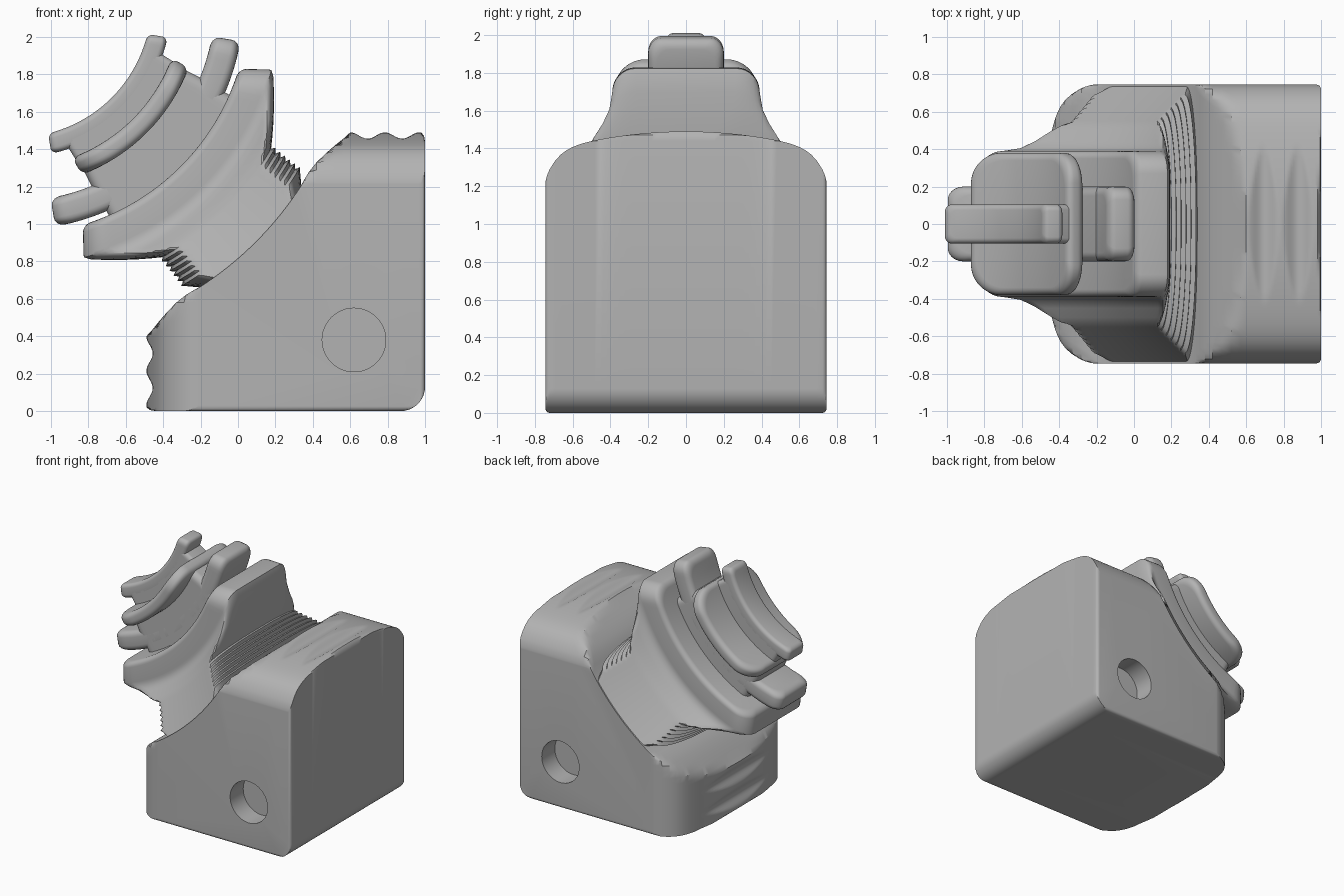
import bpy, bmesh
from math import sin, cos, pi, sqrt

if "Cube" in bpy.data.objects:
    bpy.data.objects.remove(bpy.data.objects["Cube"], do_unlink=True)

grey = bpy.data.materials.new("plain grey")
grey.use_nodes = True
grey.diffuse_color = (0.45, 0.45, 0.45, 1)
grey.node_tree.nodes["Principled BSDF"].inputs["Base Color"].default_value = grey.diffuse_color

CENTRE = 1.675   # centre of the curved layers, along the tilted axis
Q = sqrt(0.5)


def finish(name, bm, smooth=True):
    bmesh.ops.remove_doubles(bm, verts=bm.verts, dist=1e-5)
    bmesh.ops.recalc_face_normals(bm, faces=bm.faces)
    mesh = bpy.data.meshes.new(name)
    bm.to_mesh(mesh)
    bm.free()
    mesh.materials.append(grey)
    ob = bpy.data.objects.new(name, mesh)
    bpy.context.collection.objects.link(ob)
    if smooth:
        shade(ob)
    return ob


def shade(ob):
    bpy.ops.object.select_all(action="DESELECT")
    ob.select_set(True)
    bpy.context.view_layer.objects.active = ob
    bpy.ops.object.shade_smooth_by_angle(angle=0.6)


def tilted(s, radius):
    """Point on a concentric arc: s runs across the tilted axis."""
    t = CENTRE - sqrt(radius * radius - s * s)
    return (s - t) * Q, 1 + (s + t) * Q


def loft(name, layers, n=40):
    """Stack curved rounded rectangles: (radius, half length, half width, rs, ry)."""
    bm = bmesh.new()
    rings = []
    for radius, h, w, rs, ry in layers:
        sides = ([], [])
        for i in range(n + 1):
            s = -h * cos(pi * i / n)
            k = min(1, max(0, (abs(s) - h + rs) / rs))
            y = w - ry + ry * sqrt(1 - k * k)
            x, z = tilted(s, radius)
            for side, sign in zip(sides, (1, -1)):
                side.append(bm.verts.new((x, sign * y, z)))
        rings.append(sides)
    for a, b in zip(rings, rings[1:]):
        loop_a = a[0] + a[1][::-1]
        loop_b = b[0] + b[1][::-1]
        for i in range(len(loop_a)):
            j = (i + 1) % len(loop_a)
            bm.faces.new((loop_a[i], loop_a[j], loop_b[j], loop_b[i]))
    for p, m in (rings[0], rings[-1]):
        for i in range(n):
            bm.faces.new((p[i], p[i + 1], m[i + 1], m[i]))
    return finish(name, bm)


def plate(r0, r1, h0, h1, w, corner, fillet, bottom=True):
    """Layers of a curved plate with rounded rims."""
    steps = [(fillet * (1 - cos(a * pi / 10)), fillet * (1 - sin(a * pi / 10))) for a in range(6)]
    rows = [(r0 + d, i) for d, i in steps]
    if bottom:
        rows += [(r1 - d, i) for d, i in reversed(steps)]
    return [(r, h0 + (h1 - h0) * (r - r0) / (r1 - r0) - i, w - i, corner, corner)
            for r, i in rows]


# Body: mirrored side outline, with a domed top and left face
half = [(0.87 + 0.13 * cos(a), 0.13 + 0.13 * sin(a)) for a in [-pi / 4 + pi * i / 32 for i in range(9)]]
half += [(1, 1.44), (0.995, 1.47)]
for i in range(31):
    x = 0.98 - 0.38 * i / 30
    half.append((x, 1.473 + 0.017 * cos(2 * pi * (x - 0.6) / 0.185)))
half += [(0.57, 1.462), (0.52, 1.422), (0.47, 1.378), (0.42, 1.33), (0.38, 1.28), (0.35, 1.23)]
half += [tilted(0.37 * (1 - i / 10), 1.81) for i in range(11)]
outline = half + [(1 - z, 1 - x) for x, z in half[-2:0:-1]]

W = 0.745
ys = [W * i / 24 * 0.97 for i in range(25)] + [W - 0.012, W - 0.005, W - 0.001, W]
bm = bmesh.new()
rings = []
for y in [-v for v in ys[:0:-1]] + ys:
    a = abs(y)
    drop = 0.2 * a * a + 0.14 * (a / W) ** 12
    k = max(0, (a - W + 0.025) / 0.025)
    inset = 0.025 * (1 - sqrt(max(0, 1 - k * k)))
    top = 1.49 - drop - inset
    rings.append([bm.verts.new((min(1 - inset, max(1 - top, x)), y, max(inset, min(top, z))))
                  for x, z in outline])
for a, b in zip(rings, rings[1:]):
    for i in range(len(a)):
        j = (i + 1) % len(a)
        bm.faces.new((a[i], a[j], b[j], b[i]))
bm.faces.new(rings[0])
bm.faces.new(rings[-1])
body = finish("body", bm, smooth=False)

# Blind round hole in each side of the body
for sign in (-1, 1):
    bpy.ops.mesh.primitive_cylinder_add(vertices=48, radius=0.17, depth=0.34,
                                        location=(0.62, sign * W, 0.38), rotation=(pi / 2, 0, 0))
    cutter = bpy.context.object
    cutter.name = "hole_cutter"
    cutter.hide_render = True
    cutter.data.materials.append(grey)
    mod = body.modifiers.new("hole", "BOOLEAN")
    mod.operation = "DIFFERENCE"
    mod.solver = "EXACT"
    mod.object = cutter
    bpy.context.view_layer.objects.active = body
    bpy.ops.object.modifier_apply(modifier=mod.name)
    bpy.data.objects.remove(cutter, do_unlink=True)
shade(body)

# Flange that flares into the ribbed neck
layers = plate(1.24, 1.42, 0.59, 0.715, 0.39, 0.12, 0.04, bottom=False)
layers += [(1.395, 0.70, 0.39, 0.12, 0.12), (1.41, 0.708, 0.39, 0.12, 0.12),
           (1.43, 0.69, 0.395, 0.12, 0.13), (1.46, 0.63, 0.41, 0.12, 0.15),
           (1.49, 0.57, 0.45, 0.12, 0.2), (1.52, 0.51, 0.5, 0.11, 0.3),
           (1.545, 0.46, 0.53, 0.1, 0.4), (1.57, 0.41, 0.55, 0.1, 0.48)]
for i in range(1, 13):
    r = 1.57 + 0.2 * i / 12
    w = 0.55 + 0.77 * (r - 1.57)
    layers.append((r, 0.415 + 0.025 * i / 12 + (0.012 if i % 2 else -0.012), w, 0.11, w * 0.9))
layers += [(1.81, 0.385, 0.735, 0.1, 0.65), (1.87, 0.36, 0.735, 0.1, 0.65)]
loft("flange_and_neck", layers)

# Cross block with end tabs, and the post above it
loft("lower_post", [(0.95, 0.375, 0.2, 0.05, 0.05), (1.06, 0.41, 0.2, 0.05, 0.05),
                    (1.26, 0.46, 0.2, 0.05, 0.05)])
loft("lower_tab", plate(1.06, 1.215, 0.61, 0.70, 0.2, 0.07, 0.045))
loft("wide_plate", plate(0.88, 0.985, 0.375, 0.405, 0.38, 0.16, 0.04))
loft("upper_post", [(0.79, 0.345, 0.105, 0.03, 0.03), (0.92, 0.375, 0.105, 0.03, 0.03)])
loft("top_fin", plate(0.72, 0.83, 0.375, 0.44, 0.105, 0.035, 0.03))
